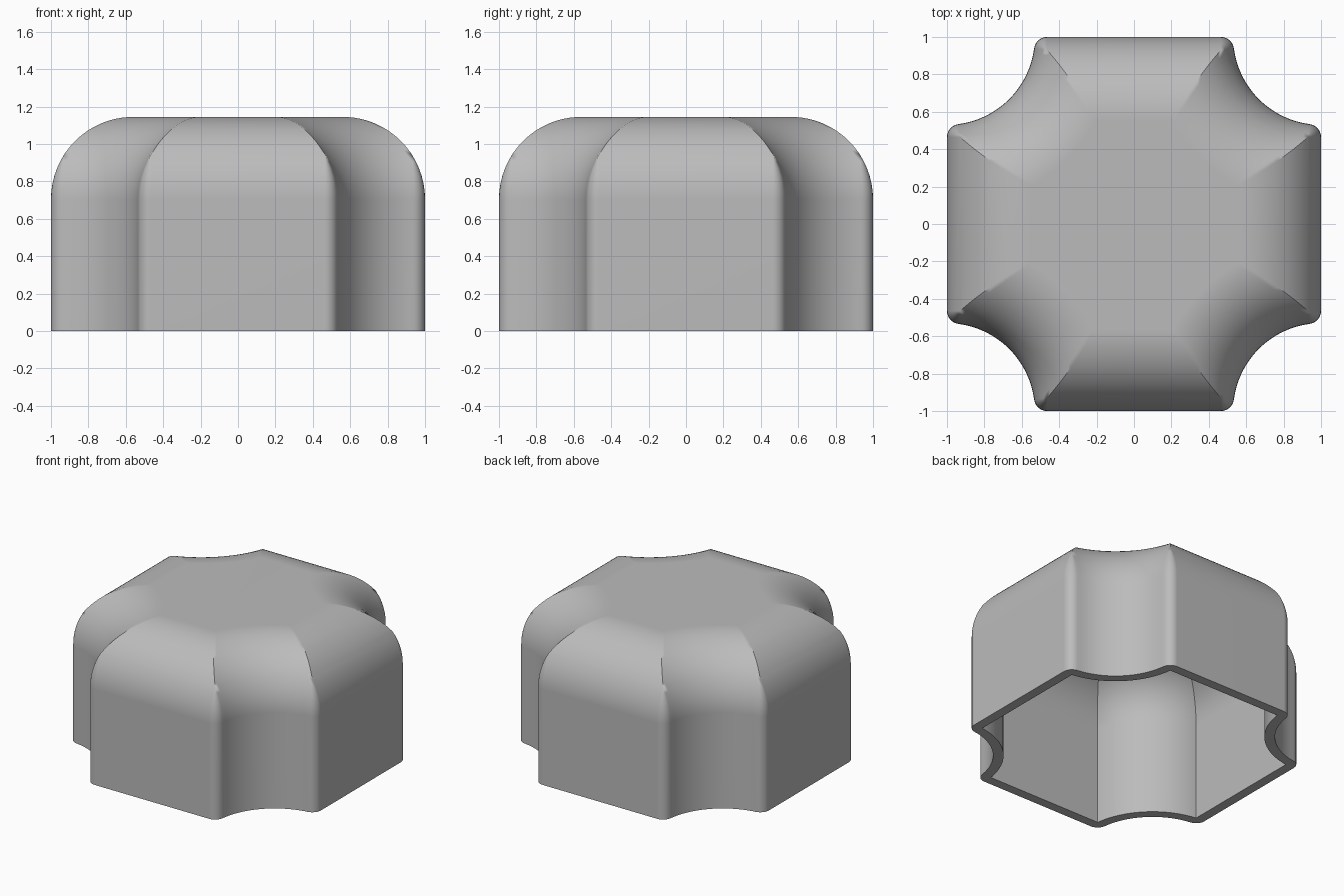
import bpy, bmesh
from math import sin, cos, acos, atan2, sqrt, pi

cube = bpy.data.objects.get("Cube")
if cube:
    bpy.data.objects.remove(cube, do_unlink=True)

HEIGHT = 1.145
SCOOP = 0.47      # radius of the concave corners
EDGE = 0.07       # rounding of the vertical edges
WALL = 0.07       # shell thickness
ROUND = 0.44      # rounding of the top rim
EDGE_STEPS, SCOOP_STEPS = 6, 24


def outline(d):
    """Plan of the cap, moved inward by d: four flats joined by concave scoops."""
    run = max(d, EDGE)
    reach = sqrt((SCOOP + run) ** 2 - run ** 2)
    cx, cy = 1 - run, 1 - reach
    fillet = max(EDGE - d, 0)
    turn = atan2(reach, run)
    half = [(cx + fillet * cos(turn * i / EDGE_STEPS),
             cy + fillet * sin(turn * i / EDGE_STEPS)) for i in range(EDGE_STEPS + 1)]
    start, end = turn + pi, 1.5 * pi - turn
    scoop = []
    for i in range(1, SCOOP_STEPS):
        a = start + (end - start) * i / SCOOP_STEPS
        scoop.append((1 + (SCOOP + d) * cos(a), 1 + (SCOOP + d) * sin(a)))
    corner = half + scoop + [(y, x) for x, y in reversed(half)]
    points = []
    for _ in range(4):
        points += corner
        corner = [(-y, x) for x, y in corner]
    return points


def shell_profile(radius):
    """Inset and height of each ring, from the open bottom to the flat top."""
    start = ROUND - radius
    split = acos(1 - (EDGE - start) / radius) if start < EDGE else 0
    angles = [split * i / 6 for i in range(6)] if split else []
    angles += [split + (pi / 2 - split) * i / 14 for i in range(15)]
    base = HEIGHT - ROUND
    return [(start, 0)] + [(ROUND - radius * cos(a), base + radius * sin(a)) for a in angles]


bm = bmesh.new()


def add_rings(profile):
    return [[bm.verts.new((x, y, z)) for x, y in outline(d)] for d, z in profile]


# Outer skin top to bottom, then the hollow bottom to top
rings = add_rings(reversed(shell_profile(ROUND))) + add_rings(shell_profile(ROUND - WALL))
for upper, lower in zip(rings, rings[1:]):
    for i in range(len(upper)):
        j = (i + 1) % len(upper)
        bm.faces.new((upper[i], lower[i], lower[j], upper[j]))
bm.faces.new(rings[0])
bm.faces.new(list(reversed(rings[-1])))
bmesh.ops.remove_doubles(bm, verts=bm.verts, dist=0.0001)
bmesh.ops.recalc_face_normals(bm, faces=bm.faces)

mesh = bpy.data.meshes.new("knob_cap")
bm.to_mesh(mesh)
bm.free()
cap = bpy.data.objects.new("knob_cap", mesh)
bpy.context.collection.objects.link(cap)

# Plain grey plastic
grey = bpy.data.materials.new("plain_grey")
grey.use_nodes = True
colour = (0.5, 0.5, 0.5, 1)
grey.diffuse_color = colour
grey.node_tree.nodes["Principled BSDF"].inputs["Base Color"].default_value = colour
mesh.materials.append(grey)

# Soft curves with crisp creases and flat walls
bpy.ops.object.select_all(action="DESELECT")
cap.select_set(True)
bpy.context.view_layer.objects.active = cap
bpy.ops.object.shade_smooth_by_angle(angle=pi / 6)
weighted = cap.modifiers.new("flat_walls", "WEIGHTED_NORMAL")
weighted.keep_sharp = True
